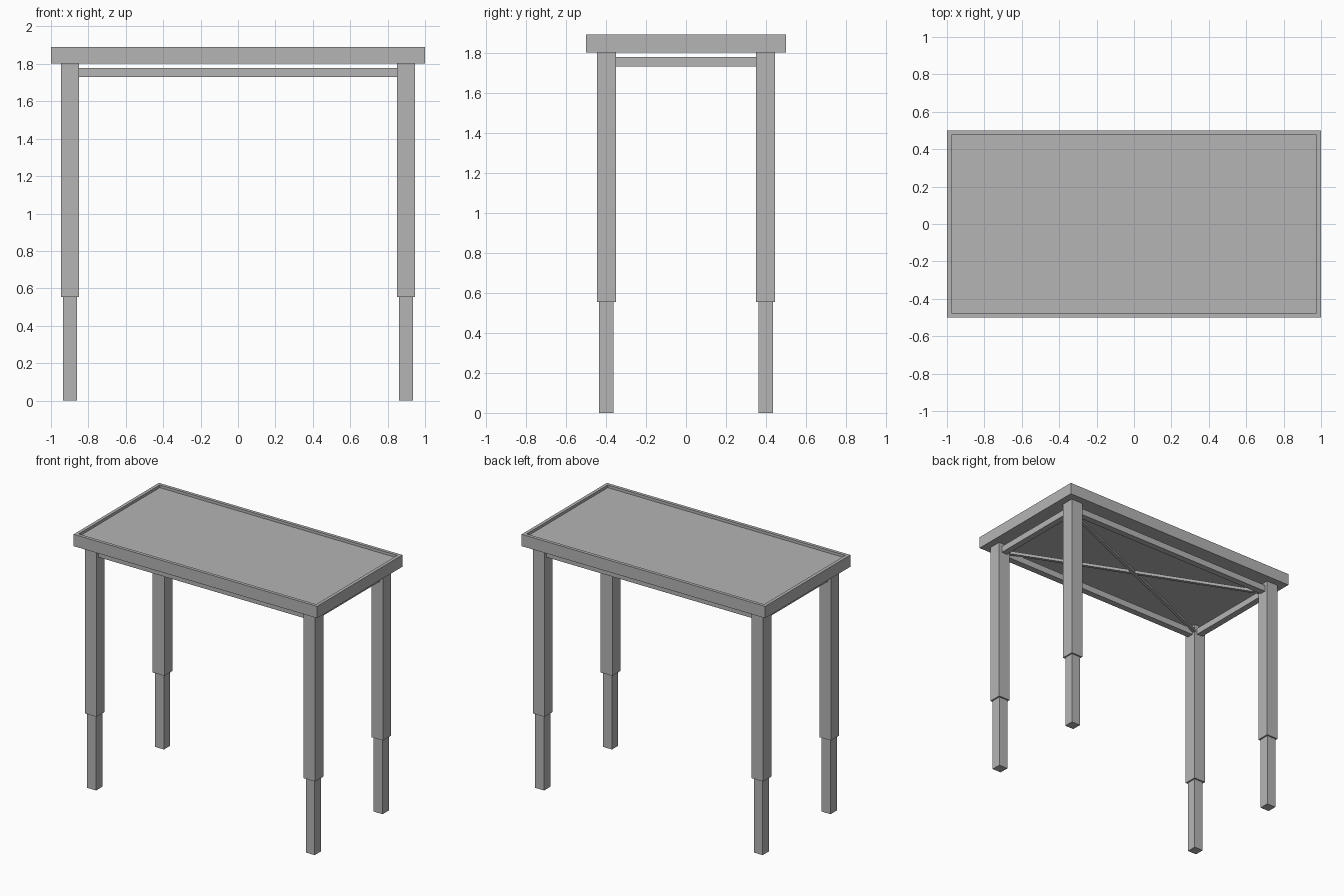
import bpy, bmesh, math
from mathutils import Matrix, Vector

cube = bpy.data.objects.get("Cube")
if cube:
    bpy.data.objects.remove(cube, do_unlink=True)

# Single grey finish
grey = bpy.data.materials.new("plain_grey")
grey.use_nodes = True
colour = (0.46, 0.46, 0.46, 1)
grey.diffuse_color = colour
grey.node_tree.nodes["Principled BSDF"].inputs["Base Color"].default_value = colour


def finish(name, bm):
    mesh = bpy.data.meshes.new(name)
    bmesh.ops.recalc_face_normals(bm, faces=bm.faces)
    bm.to_mesh(mesh)
    bm.free()
    mesh.materials.append(grey)
    obj = bpy.data.objects.new(name, mesh)
    bpy.context.collection.objects.link(obj)
    return obj


def box_mesh(size, centre, angle=0):
    bm = bmesh.new()
    matrix = (Matrix.Translation(centre) @ Matrix.Rotation(angle, 4, "Z")
              @ Matrix.Diagonal((*size, 1)))
    bmesh.ops.create_cube(bm, size=1, matrix=matrix)
    return bm


def box(name, size, centre, angle=0):
    return finish(name, box_mesh(size, centre, angle))


# Tabletop with a raised rim around a recessed panel
TOP, UNDERSIDE = 1.89, 1.802
bm = box_mesh((2, 1, TOP - UNDERSIDE), (0, 0, (TOP + UNDERSIDE) / 2))
bm.normal_update()
upper = [f for f in bm.faces if f.normal.z > 0.9]
bmesh.ops.inset_region(bm, faces=upper, thickness=0.024, use_even_offset=True)
# Drop the panel, leaving upright walls inside the rim
walls = bmesh.ops.extrude_discrete_faces(bm, faces=upper)
bmesh.ops.translate(bm, verts=walls["faces"][0].verts, vec=(0, 0, -0.02))
finish("tabletop", bm)

# Telescoping square legs
LEG_X, LEG_Y, JOINT = 0.898, 0.398, 0.554
for side, sx in (("left", 1), ("right", -1)):
    for end, sy in (("front", -1), ("back", 1)):
        x, y = sx * LEG_X, sy * LEG_Y
        box(f"{end}_{side}_upper_leg", (0.096, 0.096, UNDERSIDE - JOINT),
            (x, y, (UNDERSIDE + JOINT) / 2))
        box(f"{end}_{side}_lower_leg", (0.073, 0.073, JOINT + 0.05),
            (x, y, (JOINT + 0.05) / 2))

# Rails between the legs
RAIL_Z, RAIL = 1.754, 0.048
for name, sy in (("front_rail", -1), ("back_rail", 1)):
    box(name, (1.7, RAIL, RAIL), (0, sy * LEG_Y, RAIL_Z))
for name, sx in (("left_rail", 1), ("right_rail", -1)):
    box(name, (RAIL, 0.7, RAIL), (sx * LEG_X, 0, RAIL_Z))

# Crossed diagonal braces under the top
reach = Vector((1.72, 0.72))
for name, sign in (("rising_brace", 1), ("falling_brace", -1)):
    box(name, (reach.length, 0.022, 0.022), (0, 0, RAIL_Z),
        sign * math.atan2(reach.y, reach.x))
